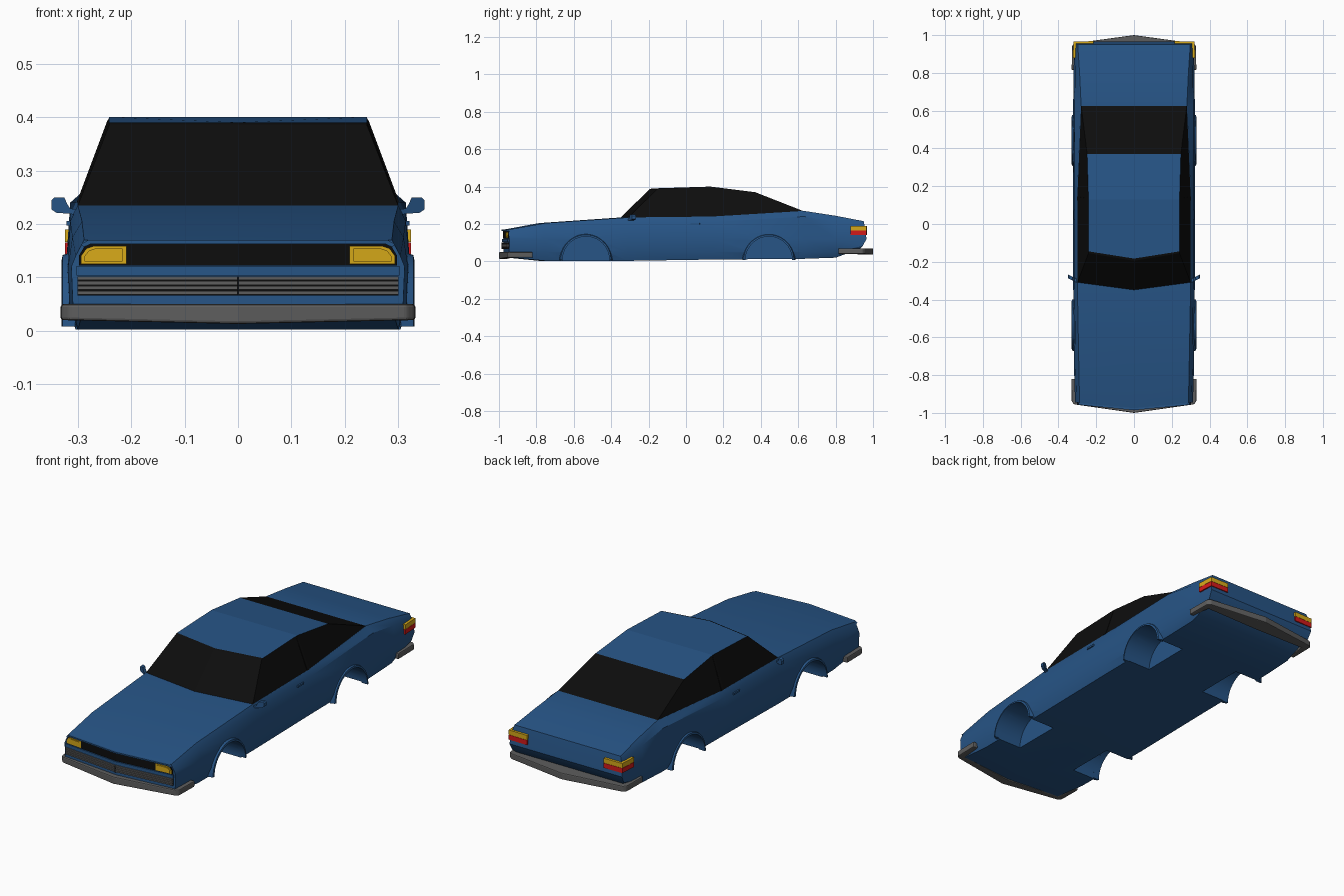
import bpy, bmesh, math
from mathutils import Matrix

if "Cube" in bpy.data.objects:
    bpy.data.objects.remove(bpy.data.objects["Cube"])


def material(name, rgb):
    m = bpy.data.materials.new(name)
    m.diffuse_color = (*rgb, 1)
    m.use_nodes = True
    m.node_tree.nodes["Principled BSDF"].inputs["Base Color"].default_value = m.diffuse_color
    return m


BLUE = material("blue_paint", (0.02, 0.09, 0.24))
BLACK = material("black_glass", (0.004, 0.004, 0.004))
YELLOW = material("yellow_lens", (0.68, 0.40, 0.01))
RED = material("red_lens", (0.65, 0.01, 0.01))
GREY = material("grey_trim", (0.11, 0.11, 0.11))


def build(name, verts, faces, mats, indices=None, smooth=False):
    """Mesh from the right half, mirrored across x = 0 and welded."""
    bm = bmesh.new()
    for s in (1, -1):
        vs = [bm.verts.new((s * x, y, z)) for x, y, z in verts]
        for i, f in enumerate(faces):
            face = bm.faces.new([vs[k] for k in f])
            face.material_index = indices[i] if indices else 0
    bmesh.ops.remove_doubles(bm, verts=bm.verts[:], dist=1e-5)
    bmesh.ops.recalc_face_normals(bm, faces=bm.faces[:])
    me = bpy.data.meshes.new(name)
    bm.to_mesh(me)
    bm.free()
    for m in mats:
        me.materials.append(m)
    ob = bpy.data.objects.new(name, me)
    bpy.context.collection.objects.link(ob)
    if smooth:
        smooth_shade(ob)
    return ob


def smooth_shade(ob):
    bpy.ops.object.select_all(action='DESELECT')
    ob.select_set(True)
    bpy.context.view_layer.objects.active = ob
    bpy.ops.object.shade_smooth_by_angle(angle=math.radians(25))


def slab(name, a, b, mat):
    """Solid between two matching outlines; seams on x = 0 stay open for the weld."""
    n = len(a)
    faces = [list(range(n)), list(range(n, 2 * n))]
    for i in range(n):
        j = (i + 1) % n
        if abs(a[i][0]) + abs(a[j][0]) > 1e-6:
            faces.append([i, j, n + j, n + i])
    return build(name, a + b, faces, [mat])


def prism(name, plan, z0, z1, mat, drop=0.0):
    """Plan outline extruded upwards; drop lowers the underside at the middle."""
    low = [(x, y, z0 - (drop if x == 0 else 0)) for x, y in plan]
    return slab(name, low, [(x, y, z1) for x, y in plan], mat)


def nose_y(x):
    return -0.945 - 0.03 * (1 - abs(x) / 0.31)


def plate(name, outline, depth, mat):
    """Front-view outline fitted onto the V-shaped nose, standing proud by depth."""
    return slab(name, [(x, nose_y(x) - depth, z) for x, z in outline],
                [(x, nose_y(x) + 0.01, z) for x, z in outline], mat)


# Body shell: side y, nose sweep, top z, shoulder x, widest x, bottom z
stations = [
    (-0.945, 0.030, 0.170, 0.288, 0.312, 0.022),
    (-0.750, 0.034, 0.205, 0.292, 0.318, 0.003),
    (-0.310, 0.040, 0.235, 0.300, 0.322, 0.003),
    (0.140, 0.0, 0.240, 0.300, 0.322, 0.010),
    (0.630, 0.0, 0.270, 0.280, 0.322, 0.014),
    (0.800, 0.0, 0.244, 0.288, 0.320, 0.020),
    (0.950, 0.0, 0.215, 0.298, 0.316, 0.068),
]
lean = [0, 0, 0.006, 0.015, -0.005, -0.02, -0.02]
verts, faces = [], []
R = 7
for i, (y, k, zt, xs, w, zb) in enumerate(stations):
    ring = [(0, zt), (xs, zt), (w - 0.008, zt - 0.03), (w, 0.12),
            (w - 0.003, max(0.05, zb + 0.015)), (w - 0.018, zb), (0, zb)]
    for j, (x, z) in enumerate(ring):
        tail = lean[j] if i == len(stations) - 1 else 0
        verts.append((x, y - k * (1 - x / 0.31) + tail, z))
for i in range(len(stations) - 1):
    for j in range(R - 1):
        a = i * R + j
        faces.append([a, a + 1, a + R + 1, a + R])
faces.append(list(range(R)))
# Tail panel in horizontal strips
e = (len(stations) - 1) * R
tail_mid = []
for j in (2, 3, 4):
    tail_mid.append(len(verts))
    verts.append((0, verts[e + j][1], verts[e + j][2]))
left = [e] + tail_mid + [e + 6]
faces += [[left[j], e + 1 + j, e + 2 + j, left[j + 1]] for j in range(4)]
body = build("body_shell", verts, faces, [BLUE])

# Wheel wells cut out of the body
WHEELS = (("front", -0.535), ("rear", 0.443))
for label, wy in WHEELS:
    for s in (1, -1):
        bpy.ops.mesh.primitive_cylinder_add(vertices=40, radius=0.126, depth=0.26,
                                            location=(s * 0.30, wy, 0.008),
                                            rotation=(0, math.pi / 2, 0))
        cutter = bpy.context.object
        cutter.name = "well_cutter"
        cutter.hide_render = True
        cutter.data.materials.append(BLUE)
        mod = body.modifiers.new("well", 'BOOLEAN')
        mod.operation, mod.solver, mod.object = 'DIFFERENCE', 'EXACT', cutter
        bpy.context.view_layer.objects.active = body
        bpy.ops.object.modifier_apply(modifier=mod.name)
        bpy.data.objects.remove(cutter)
smooth_shade(body)

# Wheel arch lips
for label, wy in WHEELS:
    prof = [(0.125, 0.295), (0.125, 0.330), (0.134, 0.328), (0.142, 0.305)]
    N = 20
    v = [(x, wy + r * math.cos(math.pi * i / N), 0.008 + r * math.sin(math.pi * i / N))
         for i in range(N + 1) for r, x in prof]
    f = [[i * 4 + j, i * 4 + (j + 1) % 4, i * 4 + 4 + (j + 1) % 4, i * 4 + 4 + j]
         for i in range(N) for j in range(4)]
    f += [[0, 1, 2, 3], [N * 4 + j for j in range(4)]]
    build(label + "_arch_lips", v, f, [BLUE], smooth=True)

# Cabin: painted roof over dark glass
top = [(-0.31, -0.35, 0.30, 0.234), (-0.155, -0.195, 0.241, 0.386),
       (-0.145, -0.183, 0.241, 0.390), (0.13, 0.13, 0.241, 0.400),
       (0.37, 0.37, 0.248, 0.370), (0.63, 0.63, 0.280, 0.268)]
v = []
for ys, yc, x, z in top:
    v += [(0, yc, z), (x, ys, z)]
v.append((0.30, 0.14, 0.239))
f = [[2 * i, 2 * i + 1, 2 * i + 3, 2 * i + 2] for i in range(5)]
f += [[1, 3, 5, 7, 12], [12, 7, 9, 11]]
build("cabin", v, f, [BLACK, BLUE], [0, 0, 1, 1, 0, 0, 0])

# Side window pillars
slab("window_pillars", [(0.302, 0.125, 0.24), (0.302, 0.145, 0.24), (0.244, 0.135, 0.395), (0.244, 0.12, 0.395)],
     [(0.29, 0.125, 0.24), (0.29, 0.145, 0.24), (0.232, 0.135, 0.395), (0.232, 0.12, 0.395)], BLACK)

# Nose: dark panel, headlights, surround and grille slats
plate("nose_panel", [(0, 0.122), (0.298, 0.122), (0.298, 0.140), (0.288, 0.157), (0.275, 0.163), (0, 0.163)],
      0.004, BLACK)
plate("headlights", [(0.209, 0.125), (0.294, 0.125), (0.294, 0.140), (0.284, 0.154), (0.270, 0.159), (0.209, 0.159)],
      0.007, YELLOW)
plate("headlight_lenses", [(0.216, 0.130), (0.287, 0.130), (0.287, 0.140), (0.279, 0.150), (0.268, 0.154),
                           (0.216, 0.154)], 0.010, YELLOW)
plate("nose_brow", [(0, 0.163), (0.275, 0.163), (0.288, 0.157), (0.294, 0.162), (0.280, 0.170), (0, 0.170)],
      0.011, BLUE)
plate("nose_sill", [(0, 0.104), (0.302, 0.104), (0.302, 0.121), (0, 0.121)], 0.008, BLUE)
plate("grille_back", [(0, 0.066), (0.300, 0.066), (0.300, 0.102), (0, 0.102)], 0.003, BLACK)
for i in range(4):
    z = 0.068 + i * 0.009
    plate("grille_slat_%d" % (i + 1), [(0, z), (0.30, z), (0.30, z + 0.007), (0, z + 0.007)], 0.010, GREY)
plate("grille_divider", [(0, 0.066), (0.002, 0.066), (0.002, 0.102), (0, 0.102)], 0.012, BLACK)

# Bumpers wrapping around the corners
bumpers = [
    prism("front_bumper", [(0, -1.0), (0.316, -0.955), (0.330, -0.940), (0.332, -0.820),
                           (0.305, -0.820), (0.295, -0.925), (0, -0.955)], 0.020, 0.050, GREY, 0.007),
    prism("rear_bumper", [(0, 1.0), (0.314, 0.957), (0.328, 0.943), (0.330, 0.815),
                          (0.308, 0.815), (0.295, 0.915), (0, 0.915)], 0.040, 0.070, GREY, 0.004)]
for b in bumpers:
    bev = b.modifiers.new("soft_edges", 'BEVEL')
    bev.width, bev.segments = 0.005, 2

# Wraparound tail lights
lamp = [(0.215, 0.968), (0.319, 0.966), (0.324, 0.880), (0.30, 0.880), (0.30, 0.935), (0.215, 0.935)]
prism("rear_indicators", lamp, 0.166, 0.190, YELLOW)
prism("brake_lights", lamp, 0.141, 0.165, RED)

# Door mirrors, swept backwards
outline = [(0.295, 0.212), (0.312, 0.219), (0.340, 0.221), (0.349, 0.227), (0.349, 0.244),
           (0.343, 0.250), (0.325, 0.250), (0.320, 0.238), (0.314, 0.229), (0.295, 0.226)]
slab("door_mirrors", [(x, -0.315 + (x - 0.295) * 0.5, z) for x, z in outline],
     [(x, -0.295 + (x - 0.295) * 0.5, z) for x, z in outline], BLUE)

# Door handles
prism("door_handles", [(0.305, 0.02), (0.321, 0.025), (0.321, 0.072), (0.305, 0.077)], 0.197, 0.206, BLUE)
